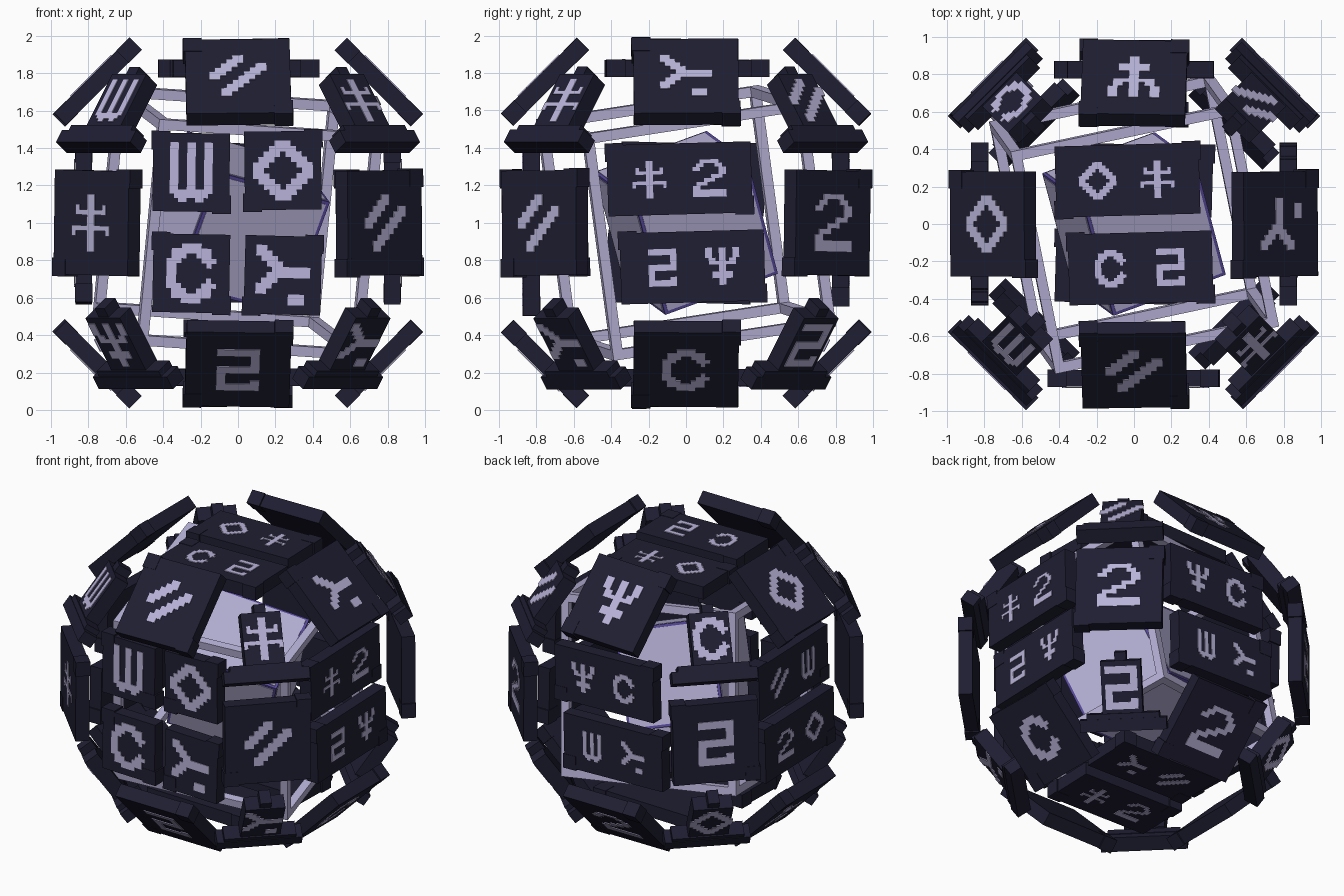
import bpy, bmesh, math, random
from mathutils import Matrix, Vector

cube = bpy.data.objects.get("Cube")
if cube:
    bpy.data.objects.remove(cube)
random.seed(4)


def material(name, rgb):
    m = bpy.data.materials.new(name)
    m.use_nodes = True
    m.diffuse_color = (*rgb, 1)
    m.node_tree.nodes["Principled BSDF"].inputs["Base Color"].default_value = (*rgb, 1)
    return m


DARK = material("dark stone", (0.0135, 0.013, 0.032))
PALE = material("pale lavender", (0.48, 0.45, 0.69))
TRIM = material("violet trim", (0.10, 0.07, 0.35))

# Rune patterns, one character per cell
BAR, GAP = "....##....", ".########."
PEAK = ["....###....", "...#####...", "..###.###..", ".###...###.", "###.....###"]
RUNES = {
    "bars": ["##..##..##"] * 11 + ["##########", ".########.", "..##..##.."],
    "diamond": PEAK + ["##.......##"] + PEAK[::-1],
    "arc": ["...####...", ".########.", ".###..###.", "###....###", "##......#.", "##........", "##........",
            "##......#.", "###....###", ".###..###.", ".########.", "...####..."],
    "fork": ["##........", "###.......", ".###......", "..###.....", "...#######", "..########",
             ".###......", "###.......", "##........", "......###.", "......###."],
    "slashes": ["....##....", "...###....", "..###...##", ".###...###", "###...###.",
                "##...###..", "....###...", "...###....", "..###.....", "..##......"],
    "cross": [BAR, BAR, ".#..##..#.", GAP, BAR, BAR, "##########", "#...##...#", BAR, BAR, BAR],
    "trident": ["##..##..##"] * 3 + [".##.##.##.", GAP, BAR, BAR, "..######..", "..######..", BAR, BAR],
    "hook": ["..#####..", ".##...##.", "##.....##", ".......##", ".....###.",
             "...###...", ".###.....", "##.......", "#########", "#########"],
    "coil": ["#########", "#########", ".......##", ".......##", ".......##", "#########", "#########",
             "##.......", "##.......", "##.....##", "#########", "#########"],
}
THICK = 0.09
CENTRE = Vector((0, 0, 1))


def make_object(name, bm, mat, matrix):
    bmesh.ops.recalc_face_normals(bm, faces=bm.faces)
    me = bpy.data.meshes.new(name)
    bm.to_mesh(me)
    bm.free()
    me.materials.append(mat)
    ob = bpy.data.objects.new(name, me)
    bpy.context.collection.objects.link(ob)
    ob.matrix_world = matrix
    return ob


def add_box(bm, centre, size):
    bmesh.ops.create_cube(bm, size=1, matrix=Matrix.Translation(centre) @ Matrix.Diagonal((*size, 1)))


def facing(normal, up, dist, x=0, y=0, spin=0):
    """Frame on the shell: local x right, y up, z outward."""
    n = Vector(normal).normalized()
    u = Vector(up)
    u = (u - n * u.dot(n)).normalized()
    r = u.cross(n)
    m = Matrix((r, u, n)).transposed().to_4x4()
    m.translation = CENTRE + n * dist + r * x + u * y
    return m @ Matrix.Rotation(math.radians(spin), 4, "Z")


def rune(key, height, matrix, x=0):
    rows = RUNES[key]
    c = height / len(rows)
    w = len(rows[0])
    bm = bmesh.new()
    for j, row in enumerate(rows):
        for i, ch in enumerate(row):
            if ch == "#":
                px, py = x + (i - w / 2) * c, (len(rows) / 2 - j) * c
                bm.faces.new([bm.verts.new((px + a * c, py - b * c, 0.001))
                              for a, b in ((0, 0), (0, 1), (1, 1), (1, 0))])
    bmesh.ops.remove_doubles(bm, verts=bm.verts, dist=c / 10)
    top = bmesh.ops.extrude_face_region(bm, geom=bm.faces[:])["geom"]
    bmesh.ops.translate(bm, vec=(0, 0, 0.005), verts=[v for v in top if isinstance(v, bmesh.types.BMVert)])
    make_object("rune_" + key, bm, PALE, matrix)


def tile(name, w, h, matrix):
    """Slab with two slightly proud corner blocks."""
    bm = bmesh.new()
    add_box(bm, (0, 0, -THICK / 2), (w, h, THICK))
    s = random.choice((-1, 1))
    for k in (-1, 1):
        add_box(bm, (k * (w / 2 - 0.04), k * s * (h / 2 - 0.04), -THICK / 2), (0.1, 0.1, THICK + 0.005))
    make_object(name, bm, DARK, matrix)


def jitter():
    return random.uniform(-1.6, 1.6)


# Four separate tiles on the front
for x, y, key in ((-0.25, 0.27, "bars"), (0.24, 0.28, "diamond"),
                  (-0.25, -0.27, "arc"), (0.24, -0.28, "fork")):
    m = facing((0, -1, 0), (0, 0, 1), 0.87, x, y, jitter())
    tile("front_tile", 0.41, 0.42, m)
    rune(key, 0.32, m)

# Two double tiles on each other side
SIDES = {
    "right": ((1, 0, 0), (0, 0, 1), "cross", "hook", "coil", "trident"),
    "back": ((0, 1, 0), (0, 0, 1), "trident", "arc", "bars", "fork"),
    "left": ((-1, 0, 0), (0, 0, 1), "slashes", "bars", "hook", "diamond"),
    "top": ((0, 0, 1), (0, 1, 0), "diamond", "cross", "arc", "coil"),
    "bottom": ((0, 0, -1), (0, 1, 0), "fork", "slashes", "cross", "hook"),
}
for side, (n, up, *keys) in SIDES.items():
    for s, pair in ((1, keys[:2]), (-1, keys[2:])):
        m = facing(n, up, 0.87, -0.035 * s, 0.235 * s, 1.6)
        tile(side + "_double_tile", 0.77, 0.38, m)
        for x, key in zip((-0.16, 0.16), pair):
            rune(key, 0.2, m, x)

# Large square tiles facing the twelve edge directions
EDGES = (((0, -1, 1), "slashes"), ((-1, -1, 0), "cross"), ((1, -1, 0), "slashes"), ((0, -1, -1), "coil"),
         ((1, 0, 1), "fork"), ((1, 1, 0), "hook"), ((1, 0, -1), "arc"), ((0, 1, 1), "trident"),
         ((-1, 0, 1), "diamond"), ((-1, 1, 0), "coil"), ((0, 1, -1), "hook"), ((-1, 0, -1), "fork"))
for n, key in EDGES:
    m = facing(n, (0, 0, 1), 1.11, spin=jitter())
    tile("edge_tile", 0.56, 0.56, m)
    rune(key, 0.31, m)

# Stepped pieces at the eight corners: tab, panel and widening foot
CORNERS = (((-1, -1, 1), "bars"), ((1, -1, 1), "cross"), ((1, 1, 1), "slashes"), ((-1, 1, 1), "arc"),
           ((-1, -1, -1), "trident"), ((1, -1, -1), "fork"), ((1, 1, -1), "coil"), ((-1, 1, -1), "diamond"))
for n, key in CORNERS:
    m = facing(n, (0, 0, 1), 1.13)
    bm = bmesh.new()
    for w, low, high, out in ((0.075, 0.16, 0.23, -0.01), (0.26, -0.17, 0.175, 0),
                              (0.47, -0.23, -0.165, 0.01), (0.56, -0.28, -0.2, 0.014)):
        add_box(bm, (0, (low + high) / 2, out - THICK / 2 - 0.005), (w, high - low, THICK + 0.01))
    make_object("corner_piece", bm, DARK, m)
    rune(key, 0.28, m)


def turned(degrees, axis):
    return Matrix.Translation(CENTRE) @ Matrix.Rotation(math.radians(degrees), 4, Vector(axis))


# Open cage of square bars
bm = bmesh.new()
half, bar = 0.585, 0.055
for axis in range(3):
    for a in (-half, half):
        for b in (-half, half):
            pos, size = [a, b], [bar, bar]
            pos.insert(axis, 0)
            size.insert(axis, 2 * half + bar)
            add_box(bm, pos, size)
make_object("cage", bm, PALE, turned(15, (0.14, 0.08, 0.2)))

# Inner core with trimmed edges and pale face panels
turn = turned(30, (1, 1, 1))
bm = bmesh.new()
add_box(bm, (0, 0, 0), (0.66, 0.66, 0.66))
make_object("core_trim", bm, TRIM, turn)
bm = bmesh.new()
for axis in range(3):
    size = [0.625, 0.625, 0.625]
    size[axis] = 0.668
    add_box(bm, (0, 0, 0), size)
make_object("core_panels", bm, PALE, turn)
